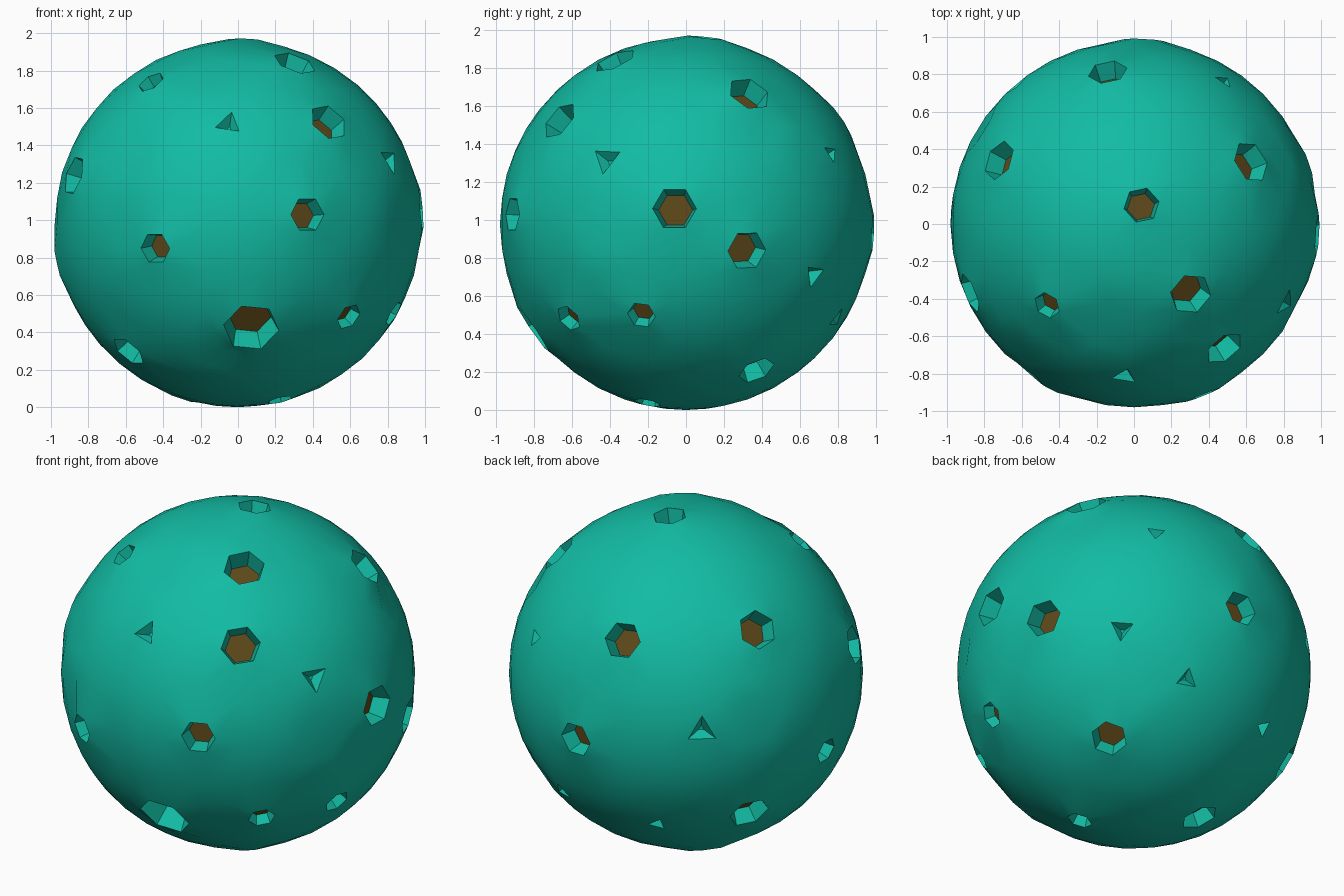
import bpy, bmesh, math
from mathutils import Vector

if "Cube" in bpy.data.objects:
    bpy.data.objects.remove(bpy.data.objects["Cube"])

R = 0.98
CENTRE = Vector((0, 0, R))


def material(name, col):
    m = bpy.data.materials.new(name)
    m.diffuse_color = (*col, 1)
    m.use_nodes = True
    m.node_tree.nodes["Principled BSDF"].inputs["Base Color"].default_value = m.diffuse_color
    return m


# Many-sided craters: x, y, z on the ball (relative to its centre), rim radius, depth
craters = [
    (0.07, -0.80, -0.55, 0.15, 0.12), (0.37, -0.91, 0.05, 0.095, 0.10),
    (-0.44, -0.87, -0.13, 0.085, 0.09), (0.585, -0.61, -0.49, 0.075, 0.06),
    (0.48, -0.66, 0.54, 0.11, 0.10), (0.30, -0.37, 0.85, 0.115, 0.10),
    (-0.46, -0.43, 0.75, 0.075, 0.06), (-0.88, -0.37, 0.26, 0.11, 0.09),
    (-0.585, -0.41, -0.68, 0.10, 0.08), (0.815, -0.23, -0.47, 0.075, 0.06),
    (0.22, -0.20, -0.93, 0.07, 0.06), (0.97, -0.06, 0.08, 0.115, 0.10),
    (0.92, 0.32, -0.14, 0.105, 0.10), (0.62, 0.33, 0.68, 0.115, 0.10),
    (0.49, 0.37, -0.77, 0.10, 0.09), (0.04, 0.10, 0.97, 0.095, 0.09),
    (-0.14, 0.81, 0.54, 0.105, 0.10), (-0.72, 0.34, 0.58, 0.11, 0.10),
    (0.055, 0.978, -0.05, 0.10, 0.09), (-0.958, 0.028, -0.21, 0.075, 0.06),
    (-0.728, 0.432, -0.497, 0.115, 0.09), (-0.29, 0.213, -0.91, 0.105, 0.08),
]
# Small three-sided pits: x, y, z, radius
pits = [(-0.05, -0.82, 0.54, 0.075), (0.81, -0.42, 0.34, 0.085), (0.48, 0.76, 0.37, 0.055),
        (0.66, 0.68, -0.27, 0.07), (-0.63, 0.745, 0.09, 0.09), (-0.32, 0.734, -0.566, 0.055),
        (0.28, 0.79, -0.50, 0.065)]
# Soft dents between the craters
dents = [(-0.55, -0.70, 0.40), (-0.60, -0.76, 0.05), (-0.15, -0.68, -0.70), (0.85, -0.47, 0.02),
         (0.75, 0.30, 0.50), (-0.10, -0.50, 0.83), (-0.80, 0.55, 0.12), (0.60, 0.70, -0.45)]

bm = bmesh.new()
bmesh.ops.create_icosphere(bm, subdivisions=4, radius=R)
used = set()


def arrange(verts, old, centre, radius, lift):
    """Space the rim corners evenly in a circle about centre, keeping their order."""
    u = old.normalized().orthogonal().normalized()
    w = old.normalized().cross(u)
    ang = lambda v: math.atan2(v.co.dot(w), v.co.dot(u))
    verts = sorted(verts, key=ang)
    n = len(verts)
    a0 = sum(ang(v) - 2 * math.pi * i / n for i, v in enumerate(verts)) / n
    d = centre.normalized()
    u = (u - d * u.dot(d)).normalized()
    w = d.cross(u)
    for i, v in enumerate(verts):
        a = a0 + 2 * math.pi * i / n
        p = d * R + (u * math.cos(a) + w * math.sin(a)) * radius
        v.co = p.normalized() * (R + lift)


def sink(face, centre, depth, scale, mat):
    """Extrude the opening inward to leave a floor."""
    d = centre.normalized()
    floor = bmesh.ops.extrude_discrete_faces(bm, faces=[face])["faces"][0]
    mid = floor.calc_center_median()
    for v in floor.verts:
        v.co = mid + (v.co - mid) * scale - d * depth
    floor.material_index = mat


# Craters: open a fan of triangles into one polygon and sink it
for x, y, z, r, depth in craters:
    c = Vector((x, y, z)).normalized() * R
    free = [v for v in bm.verts if v not in used
            and not any(e.other_vert(v) in used for e in v.link_edges)
            and (v.co - c).length < 0.35]
    hub = min(free, key=lambda v: (v.co - c).length)
    ring = [e.other_vert(hub) for e in hub.link_edges]
    arrange(ring, hub.co.copy(), c, r, 0.012)
    face = bmesh.ops.dissolve_faces(bm, faces=list(hub.link_faces))["region"][0]
    used.update(ring)
    sink(face, c, depth, 0.78, 1)
    used.update(v for f in ring[0].link_faces for v in f.verts if v.co.length < R - 0.03)

# Pits: sink single triangles
for x, y, z, r in pits:
    c = Vector((x, y, z)).normalized() * R
    free = [f for f in bm.faces if len(f.verts) == 3 and not any(v in used for v in f.verts)]
    f = min(free, key=lambda f: (f.calc_center_median() - c).length)
    tri = list(f.verts)
    arrange(tri, f.calc_center_median(), c, r, 0.0)
    used.update(tri)
    sink(f, c, 0.05, 0.2, 0)

# Dents: nudge single corners inward
for p in dents:
    c = Vector(p).normalized() * R
    v = min((v for v in bm.verts if v not in used and v.co.length > R - 0.01),
            key=lambda v: (v.co - c).length)
    v.co *= 0.975

bmesh.ops.translate(bm, verts=bm.verts, vec=CENTRE)
mesh = bpy.data.meshes.new("cratered_planet")
bm.to_mesh(mesh)
bm.free()
planet = bpy.data.objects.new("cratered_planet", mesh)
bpy.context.collection.objects.link(planet)
mesh.materials.append(material("green_rock", (0.006, 0.50, 0.37)))
mesh.materials.append(material("brown_floor", (0.11, 0.065, 0.01)))

# Smooth ground, sharp crater edges
bpy.context.view_layer.objects.active = planet
planet.select_set(True)
bpy.ops.object.shade_smooth_by_angle(angle=math.radians(35))
